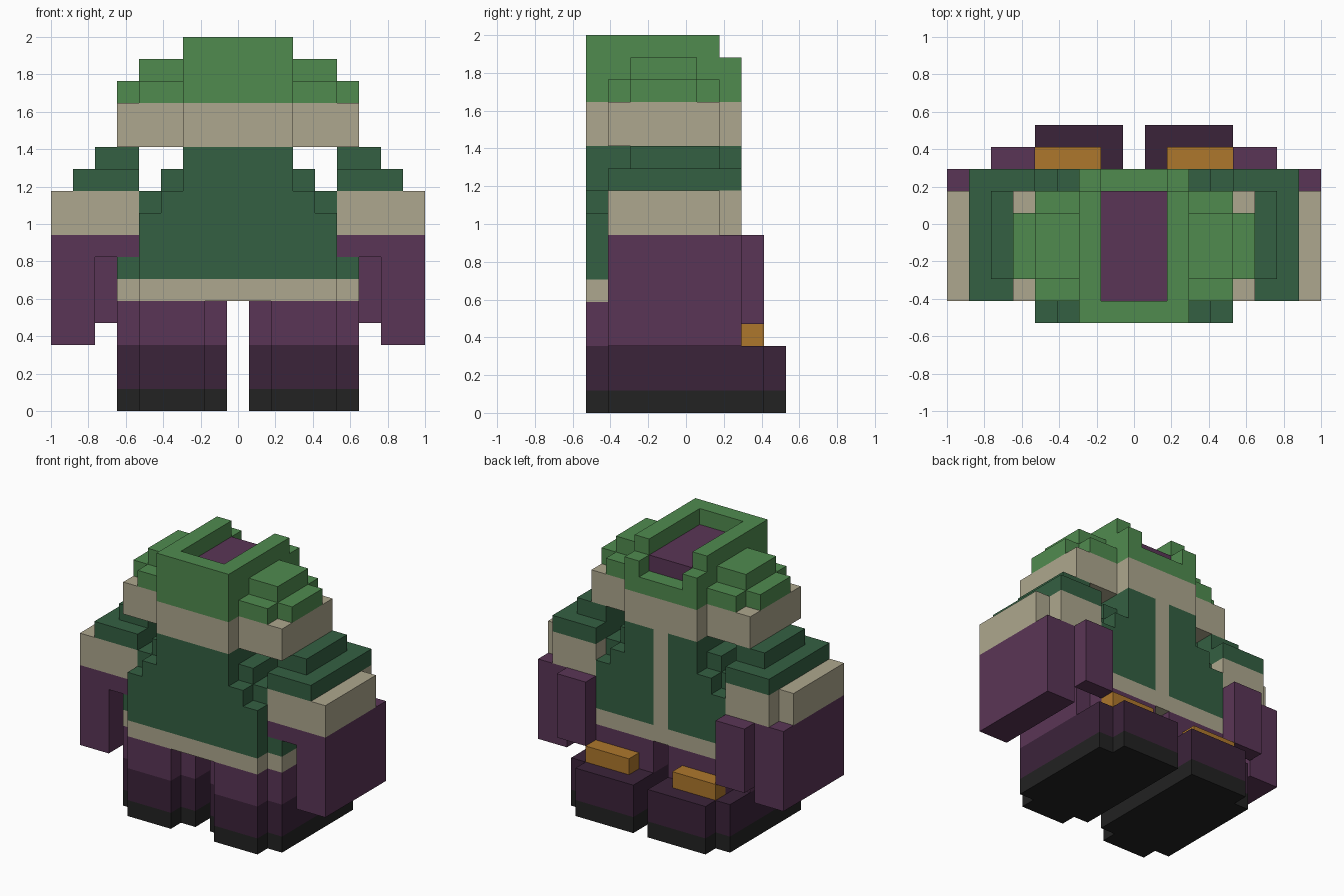
import bpy, bmesh, math
from mathutils import Vector

if "Cube" in bpy.data.objects:
    bpy.data.objects.remove(bpy.data.objects["Cube"])

U = 2 / 17  # one block

def lin(c):
    c /= 255
    return c / 12.92 if c <= 0.04045 else ((c + 0.055) / 1.055) ** 2.4

COLOURS = {
    "light_green": (80, 139, 79), "dark_green": (52, 96, 66), "tan": (174, 167, 142),
    "purple": (90, 53, 86), "dark_purple": (59, 35, 58), "black": (34, 34, 34),
    "gold": (174, 119, 44),
}
NAMES = list(COLOURS)
MATS = []
for n, rgb in COLOURS.items():
    m = bpy.data.materials.new(n)
    m.diffuse_color = (*[lin(c) for c in rgb], 1)
    m.use_nodes = True
    m.node_tree.nodes["Principled BSDF"].inputs["Base Color"].default_value = m.diffuse_color
    MATS.append(m)

cells = {}  # block position -> (part, colour)

def box(part, colour, x, y, z, mirror=True):
    """Fill blocks between block-unit limits; side parts are mirrored in x."""
    for i in range(math.ceil(x[0]), math.ceil(x[1])):
        for j in range(math.ceil(y[0]), math.ceil(y[1])):
            for k in range(*z):
                cells[i, j, k] = ("right_" + part if mirror else part, colour)
                if mirror:
                    cells[-i, j, k] = ("left_" + part, colour)

def wide(part, colour, w, y, z):
    """A centred box of half width w."""
    box(part, colour, (-w, w), y, z, False)

# Shoes, stepped at the heel and toe
for colour, z in (("black", (0, 1)), ("dark_purple", (1, 3))):
    part = "sole" if z[0] == 0 else "shoe"
    box(part, colour, (0.5, 5.5), (-3.5, 3.5), z)
    box(part, colour, (1.5, 4.5), (-4.5, -3.5), z)
    box(part, colour, (0.5, 4.5), (3.5, 4.5), z)
box("buckle", "gold", (1.5, 4.5), (2.5, 3.5), (3, 4))

# Trouser legs
box("leg", "purple", (0.5, 5.5), (-3.5, 1.5), (3, 5))
box("leg", "purple", (1.5, 4.5), (-4.5, -3.5), (3, 5))
box("leg", "purple", (0.5, 4.5), (1.5, 2.5), (3, 5))

# Waist and coat, with stepped shoulders
wide("waist", "tan", 5.5, (-3.5, 1.5), (5, 6))
wide("waist", "tan", 4.5, (-4.5, 2.5), (5, 6))
wide("coat", "dark_green", 5.5, (-3.5, 1.5), (6, 7))
for w, outer, inner in ((4.5, 9, 10), (3.5, 10, 11), (2.5, 12, 12)):
    wide("coat", "dark_green", w, (-4.5, 2.5), (6, outer))
    wide("coat", "dark_green", w, (-3.5, 1.5), (6, inner))
wide("coat_stripe", "tan", 0.5, (1.5, 2.5), (6, 12))

# Arms: shoulder pad, cuff band, sleeve and hand
box("shoulder", "dark_green", (4.5, 7.5), (-3.5, 2.5), (10, 11))
box("shoulder", "dark_green", (4.5, 6.5), (-2.5, 1.5), (11, 12))
box("arm_band", "tan", (4.5, 7.5), (-3.5, 2.5), (8, 10))
box("arm_band", "tan", (7.5, 8.5), (-3.5, 1.5), (8, 10))
box("sleeve", "purple", (4.5, 8.5), (-3.5, 2.5), (7, 8))
box("sleeve", "purple", (6.5, 8.5), (-3.5, 2.5), (3, 7))
box("hand", "purple", (4.5, 6.5), (2.5, 3.5), (4, 8))

# Hat brim
wide("brim", "tan", 5.5, (-3.5, 1.5), (12, 14))
wide("brim", "tan", 2.5, (-4.5, 2.5), (12, 14))

# Hat sides
box("hat_side", "light_green", (2.5, 4.5), (-3.5, 1.5), (14, 15))
box("hat_side", "light_green", (2.5, 5.5), (-2.5, 0.5), (14, 15))
box("hat_side", "light_green", (2.5, 4.5), (-2.5, 0.5), (15, 16))

# Hat crown with notched rim and sunken filling
wide("hat_crown", "light_green", 2.5, (-4.5, 2.5), (14, 15))
wide("hat_crown", "light_green", 2.5, (-4.5, -3.5), (15, 17))
for s in (-2, 2):
    box("hat_crown", "light_green", (s - 0.5, s + 0.5), (-3.5, 1.5), (15, 17), False)
    box("hat_crown", "light_green", (s - 0.5, s + 0.5), (1.5, 2.5), (15, 16), False)
wide("hat_filling", "purple", 1.5, (-3.5, 1.5), (15, 16))

# Build one mesh per part from the exposed block faces
parts = {}
for pos, (part, colour) in cells.items():
    parts.setdefault(part, []).append((pos, colour))
for part, blocks in parts.items():
    bm = bmesh.new()
    for pos, colour in blocks:
        for axis in range(3):
            for s in (-1, 1):
                n = Vector((0, 0, 0))
                n[axis] = s
                if tuple(int(a + b) for a, b in zip(pos, n)) in cells:
                    continue
                u, v = Vector((0, 0, 0)), Vector((0, 0, 0))
                u[(axis + 1) % 3], v[(axis + 2) % 3] = 0.5, 0.5 * s
                c = Vector(pos) + Vector((0, 0, 0.5)) + n * 0.5
                f = bm.faces.new([bm.verts.new((c + p) * U)
                                  for p in (-u - v, u - v, u + v, v - u)])
                f.material_index = NAMES.index(colour)
    if not bm.faces:
        bm.free()
        continue
    bmesh.ops.remove_doubles(bm, verts=bm.verts, dist=1e-4)
    bmesh.ops.dissolve_limit(bm, angle_limit=0.01, verts=bm.verts, edges=bm.edges,
                             delimit={'MATERIAL'})
    me = bpy.data.meshes.new(part)
    bm.to_mesh(me)
    bm.free()
    for m in MATS:
        me.materials.append(m)
    bpy.context.collection.objects.link(bpy.data.objects.new(part, me))
